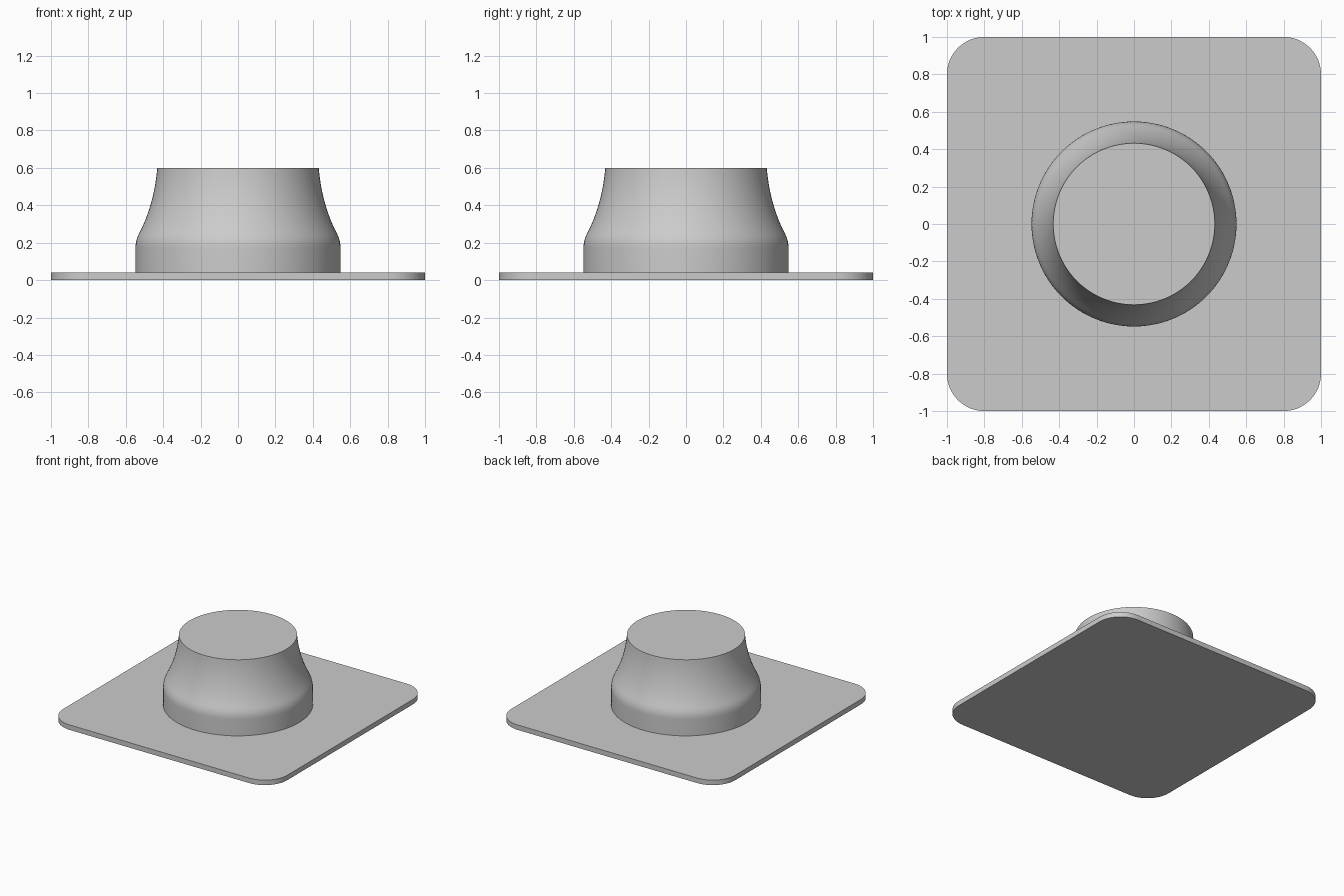
import bpy
import bmesh
from math import sin, cos, pi, radians

cube = bpy.data.objects.get("Cube")
if cube:
    bpy.data.objects.remove(cube, do_unlink=True)

PLATE_TOP = 0.04
TOP = 0.6

grey = bpy.data.materials.new("light grey")
grey.use_nodes = True
colour = (0.6, 0.6, 0.6, 1.0)
grey.diffuse_color = colour
grey.node_tree.nodes["Principled BSDF"].inputs["Base Color"].default_value = colour


def finish(name, bm):
    """Turn a bmesh into a grey, smooth-shaded object with sharp rims."""
    bmesh.ops.recalc_face_normals(bm, faces=bm.faces)
    mesh = bpy.data.meshes.new(name)
    bm.to_mesh(mesh)
    bm.free()
    mesh.materials.append(grey)
    obj = bpy.data.objects.new(name, mesh)
    bpy.context.collection.objects.link(obj)
    bpy.ops.object.select_all(action="DESELECT")
    obj.select_set(True)
    bpy.context.view_layer.objects.active = obj
    bpy.ops.object.shade_smooth_by_angle(angle=radians(35))
    return obj


def rounded_plate(name, half, radius, height, steps=16):
    """Square slab with rounded vertical corners, standing on the ground."""
    bm = bmesh.new()
    outline = []
    for corner, (sx, sy) in enumerate([(1, 1), (-1, 1), (-1, -1), (1, -1)]):
        for i in range(steps + 1):
            a = (corner + i / steps) * pi / 2
            outline.append(bm.verts.new((sx * (half - radius) + radius * cos(a),
                                         sy * (half - radius) + radius * sin(a), 0)))
    face = bm.faces.new(outline)
    result = bmesh.ops.extrude_face_region(bm, geom=[face], use_keep_orig=True)
    top = [g for g in result["geom"] if isinstance(g, bmesh.types.BMVert)]
    bmesh.ops.translate(bm, verts=top, vec=(0, 0, height))
    return finish(name, bm)


def bezier(p, steps):
    """Points on a cubic curve, without its first point."""
    for i in range(1, steps + 1):
        t = i / steps
        w = ((1 - t) ** 3, 3 * t * (1 - t) ** 2, 3 * t * t * (1 - t), t ** 3)
        yield tuple(sum(k * q[axis] for k, q in zip(w, p)) for axis in (0, 1))


def turned(name, profile, sides=96):
    """Solid of revolution with flat caps from (radius, height) points."""
    bm = bmesh.new()
    rings = [[bm.verts.new((r * cos(2 * pi * i / sides), r * sin(2 * pi * i / sides), z))
              for i in range(sides)] for r, z in profile]
    for low, high in zip(rings, rings[1:]):
        for i in range(sides):
            j = (i + 1) % sides
            bm.faces.new((low[i], low[j], high[j], high[i]))
    bm.faces.new(rings[0][::-1])
    bm.faces.new(rings[-1])
    return finish(name, bm)


# Square base plate
rounded_plate("base_plate", 1.0, 0.2, PLATE_TOP)

# Collar: straight foot, rounded shoulder, then a concave taper to the flat top
foot = (0.548, PLATE_TOP)
shoulder = (0.548, 0.17)
bend = (0.526, 0.255)
profile = [foot, shoulder]
profile += bezier([shoulder, (0.548, 0.205), (0.54, 0.228), bend], 8)
profile += bezier([bend, (0.477, 0.35), (0.442, 0.47), (0.432, TOP)], 14)
turned("collar", profile)
